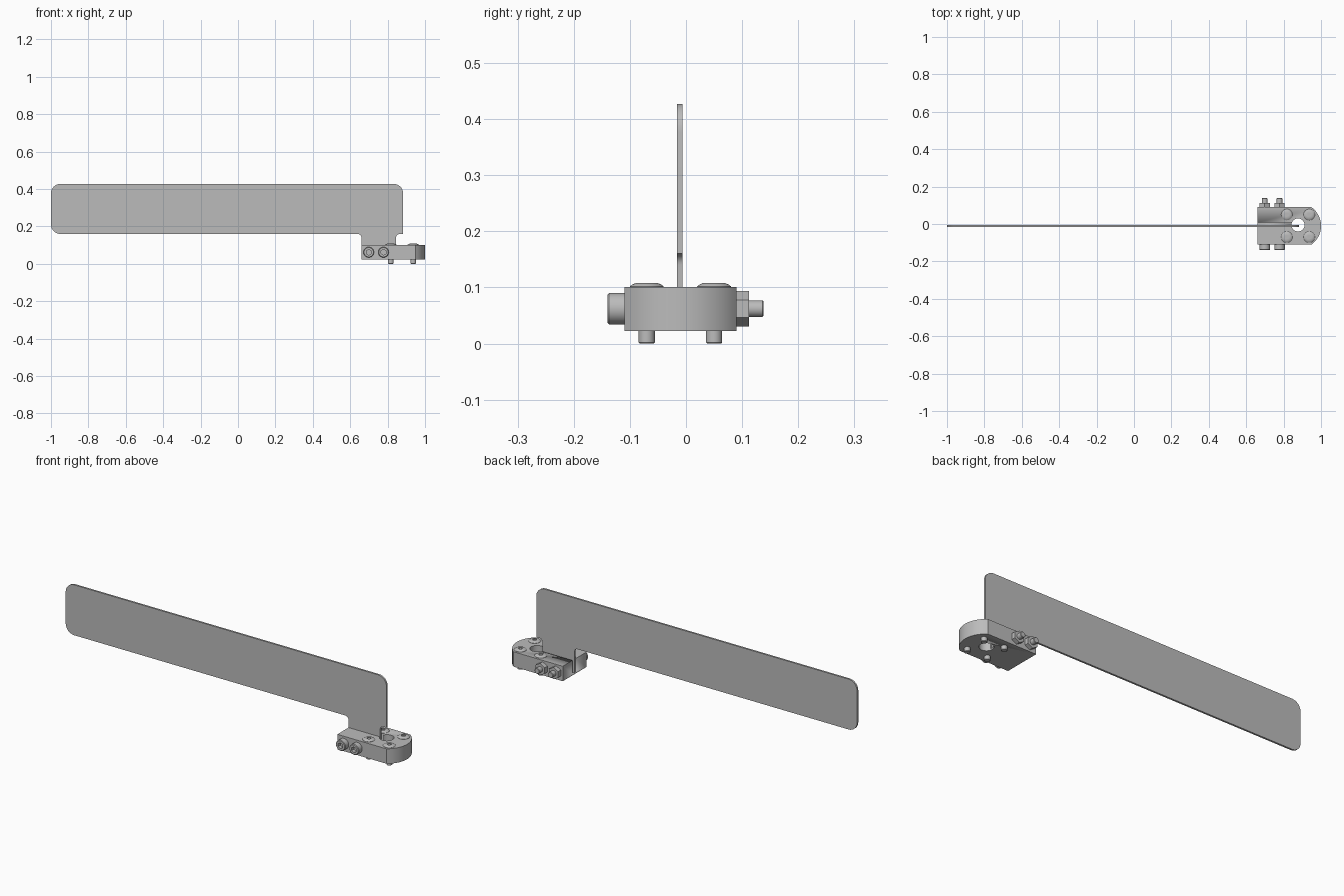
import bpy, bmesh, math
from mathutils import Matrix, Vector

cube = bpy.data.objects.get("Cube")
if cube:
    bpy.data.objects.remove(cube, do_unlink=True)

grey = bpy.data.materials.new("plain grey metal")
grey.use_nodes = True
GREY = (0.5, 0.5, 0.5, 1)
grey.diffuse_color = GREY
grey.node_tree.nodes["Principled BSDF"].inputs["Base Color"].default_value = GREY

AXIS_Y = -0.01                      # middle plane of the clamp
HOLE_X, END_R, HALF_W = 0.877, 0.123, 0.1
BLOCK_LEFT, BLOCK_LOW, BLOCK_TOP = 0.66, 0.022, 0.101


def finish(name, bm, smooth=True):
    bmesh.ops.recalc_face_normals(bm, faces=bm.faces)
    mesh = bpy.data.meshes.new(name)
    bm.to_mesh(mesh)
    bm.free()
    obj = bpy.data.objects.new(name, mesh)
    bpy.context.collection.objects.link(obj)
    mesh.materials.append(grey)
    if smooth:
        bpy.ops.object.select_all(action="DESELECT")
        obj.select_set(True)
        bpy.context.view_layer.objects.active = obj
        bpy.ops.object.shade_smooth_by_angle(angle=math.radians(30))
    return obj


def extrude(name, points, direction):
    bm = bmesh.new()
    face = bm.faces.new([bm.verts.new(p) for p in points])
    new = bmesh.ops.extrude_face_region(bm, geom=[face])["geom"]
    bmesh.ops.translate(bm, vec=direction,
                        verts=[v for v in new if isinstance(v, bmesh.types.BMVert)])
    return finish(name, bm)


def lathe(name, profile, sides, matrix, smooth=True):
    """Stack of rings (radius, height, sides) capped at both ends."""
    bm = bmesh.new()
    rings = []
    for radius, height in profile:
        rings.append([bm.verts.new((radius * math.cos(a), radius * math.sin(a), height))
                      for a in (2 * math.pi * i / sides for i in range(sides))])
    for low, high in zip(rings, rings[1:]):
        for i in range(sides):
            j = (i + 1) % sides
            bm.faces.new((low[i], low[j], high[j], high[i]))
    bm.faces.new(rings[0])
    bm.faces.new(rings[-1])
    bm.transform(matrix)
    return finish(name, bm, smooth)


def cut(target, cutter):
    cutter.hide_render = True
    cutter.hide_set(True)
    mod = target.modifiers.new("cut", "BOOLEAN")
    mod.operation = "DIFFERENCE"
    mod.solver = "EXACT"
    mod.object = cutter
    bpy.ops.object.select_all(action="DESELECT")
    bpy.context.view_layer.objects.active = target
    target.select_set(True)
    bpy.ops.object.modifier_apply(modifier=mod.name)
    bpy.data.objects.remove(cutter, do_unlink=True)


def arc(cx, cz, radius, start, end, steps=8):
    angles = [math.radians(start + (end - start) * i / steps) for i in range(steps + 1)]
    return [(cx + radius * math.cos(a), cz + radius * math.sin(a)) for a in angles]


# Blade with rounded corners and a tab that drops into the clamp
L, R, LOW, TOP, C, F = -1.0, 0.883, 0.16, 0.427, 0.05, 0.02
TAB_R = 0.845
outline = (arc(R - C, TOP - C, C, 0, 90) + arc(L + C, TOP - C, C, 90, 180)
           + arc(L + C, LOW + C, C, 180, 270)
           + arc(BLOCK_LEFT - F, LOW - F, F, 90, 0)
           + [(BLOCK_LEFT, 0.03), (TAB_R, 0.03)]
           + arc(TAB_R + F, LOW - F, F, 180, 90) + [(R, LOW)])
extrude("blade", [(x, -0.016, z) for x, z in outline], (0, 0.01, 0))

# Clamp block with a rounded end, a through hole and a slot
swing = math.degrees(math.asin(HALF_W / END_R))
plan = arc(HOLE_X, AXIS_Y, END_R, -swing, swing, 24)
plan += [(BLOCK_LEFT, AXIS_Y + HALF_W), (BLOCK_LEFT, AXIS_Y - HALF_W)]
block = extrude("clamp_block", [(x, y, BLOCK_LOW) for x, y in plan],
                (0, 0, BLOCK_TOP - BLOCK_LOW))
cut(block, lathe("hole_cutter", [(0.035, -0.1), (0.035, 0.3)], 40,
                 Matrix.Translation((HOLE_X, AXIS_Y + 0.005, 0))))
slot = [(0.6, -0.016), (HOLE_X, -0.016), (HOLE_X, 0.008), (0.6, 0.008)]
cut(block, extrude("slot_cutter", [(x, y, 0.03) for x, y in slot], (0, 0, 0.2)))

# Four vertical screws with low domed heads and hex sockets
for ix, xs in (("left", 1), ("right", -1)):
    for iy, ys in (("front", -1), ("back", 1)):
        place = Matrix.Translation((HOLE_X + 0.06 * xs, AXIS_Y + 0.06 * ys, 0))
        tag = f"{iy}_{ix}"
        lathe(f"screw_shank_{tag}",
              [(0.0125, 0), (0.0145, 0.002), (0.0145, 0.03)], 24, place)
        head = lathe(f"screw_head_{tag}",
                     [(0.03, 0.1), (0.03, 0.102), (0.026, 0.105), (0.019, 0.108)],
                     32, place)
        cut(head, lathe("socket_cutter", [(0.011, 0.103), (0.011, 0.12)], 6, place, False))

# Two cross bolts with socket heads in front and hex nuts behind
for tag, x in (("outer", 0.699), ("inner", 0.778)):
    # local z runs toward the back, local x points down
    place = Matrix.Translation((x, 0, 0.062)) @ Matrix(
        ((0, 1, 0, 0), (0, 0, 1, 0), (1, 0, 0, 0), (0, 0, 0, 1)))
    head = lathe(f"bolt_head_{tag}",
                 [(0.025, -0.14), (0.028, -0.137), (0.028, -0.109)], 32, place)
    cut(head, lathe("socket_cutter", [(0.015, -0.2), (0.015, -0.122)], 6, place, False))
    lathe(f"bolt_nut_{tag}", [(0.0315, 0.089), (0.0315, 0.112)], 6, place, False)
    lathe(f"bolt_tip_{tag}",
          [(0.015, 0.1), (0.015, 0.136), (0.013, 0.138)], 24, place)
